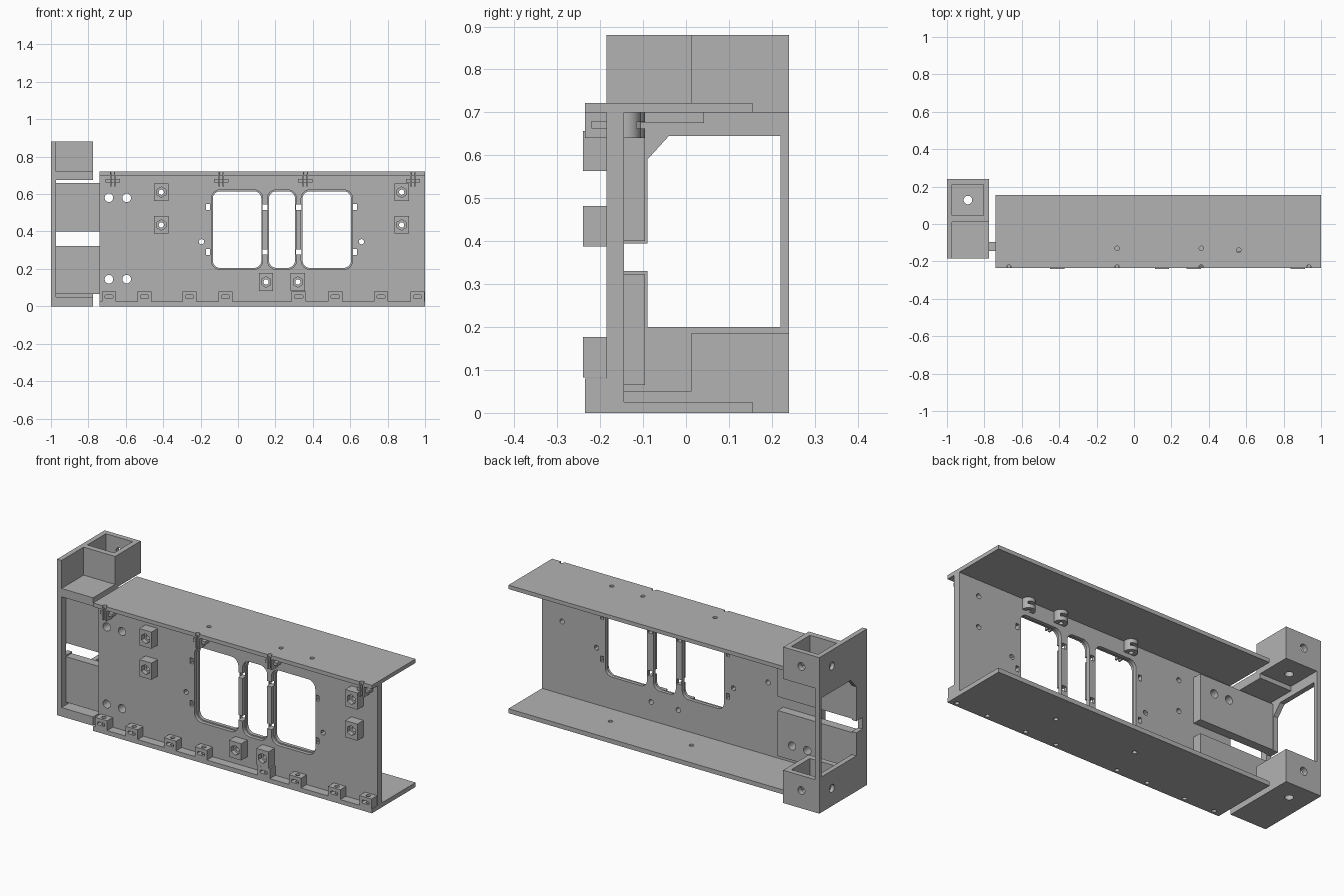
import bpy, bmesh, math
from mathutils import Matrix, Vector

old = bpy.data.objects.get("Cube")
if old:
    bpy.data.objects.remove(old, do_unlink=True)

grey = bpy.data.materials.new("plain grey")
grey.use_nodes = True
grey.diffuse_color = (0.45, 0.45, 0.45, 1)
grey.node_tree.nodes["Principled BSDF"].inputs["Base Color"].default_value = grey.diffuse_color


def finish(name, bm):
    bmesh.ops.recalc_face_normals(bm, faces=bm.faces[:])
    mesh = bpy.data.meshes.new(name)
    bm.to_mesh(mesh)
    bm.free()
    mesh.materials.append(grey)
    ob = bpy.data.objects.new(name, mesh)
    bpy.context.collection.objects.link(ob)
    return ob


def add_box(bm, x, y, z):
    """Box from (low, high) ranges."""
    size = [r[1] - r[0] for r in (x, y, z)]
    mid = Vector([(r[0] + r[1]) / 2 for r in (x, y, z)])
    bmesh.ops.create_cube(bm, size=1, matrix=Matrix.Translation(mid) @ Matrix.Diagonal(size + [1]))


def add_rod(bm, centre, radius, length, axis="Y", sides=20):
    turn = {"X": Matrix.Rotation(math.pi / 2, 4, "Y"),
            "Y": Matrix.Rotation(math.pi / 2, 4, "X"), "Z": Matrix()}[axis]
    bmesh.ops.create_cone(bm, cap_ends=True, segments=sides, radius1=radius, radius2=radius,
                          depth=length, matrix=Matrix.Translation(centre) @ turn)


def extrude_profile(bm, points, direction):
    face = bm.faces.new([bm.verts.new(p) for p in points])
    out = bmesh.ops.extrude_face_region(bm, geom=[face])["geom"]
    bmesh.ops.translate(bm, vec=direction, verts=[v for v in out if isinstance(v, bmesh.types.BMVert)])


def rounded(bm, x, z, r, y):
    """Rounded rectangle in the front plane, extruded through the y range."""
    pts = []
    corners = [(x[1] - r, z[1] - r), (x[0] + r, z[1] - r), (x[0] + r, z[0] + r), (x[1] - r, z[0] + r)]
    for i, (cx, cz) in enumerate(corners):
        for k in range(7):
            a = math.pi / 2 * (i + k / 6)
            pts.append((cx + r * math.cos(a), y[0], cz + r * math.sin(a)))
    extrude_profile(bm, pts, (0, y[1] - y[0], 0))


def cut(ob, bm):
    cutter = finish("cutter", bm)
    cutter.hide_render = True
    mod = ob.modifiers.new("cut", "BOOLEAN")
    mod.operation, mod.solver, mod.object = "DIFFERENCE", "EXACT", cutter
    mod.use_self = True
    bpy.context.view_layer.objects.active = ob
    bpy.ops.object.modifier_apply(modifier=mod.name)
    bpy.data.objects.remove(cutter, do_unlink=True)


FRONT, BACK, EDGE, REAR = -0.185, -0.145, -0.235, 0.155
RAIL = (-0.74, 1.0)
WINDOWS = [(-0.135, 0.125), (0.165, 0.305), (0.345, 0.605)]
BOSSES = [(-0.41, 0.61), (-0.41, 0.435), (0.875, 0.61), (0.875, 0.435), (0.15, 0.13), (0.32, 0.13)]
LOWER_LUGS = [-0.69, -0.50, -0.26, -0.067, 0.325, 0.52, 0.765, 0.96]
UPPER_CLIPS = [-0.67, -0.09, 0.36, 0.935]
POSTS = [(-0.09, -0.13), (0.36, -0.13), (0.56, -0.14)]
PIN_HOLES = [(x, z) for x in (-0.69, -0.595) for z in (0.145, 0.58)]

# Web plate with windows, stepped window rims and small openings
bm = bmesh.new()
add_box(bm, RAIL, (FRONT, BACK), (0.01, 0.71))
web = finish("web_plate", bm)
bm = bmesh.new()
for w in WINDOWS:
    rounded(bm, w, (0.205, 0.615), 0.04, (-0.3, 0))
for x in (-0.16, 0.625):
    for z in (0.29, 0.53):
        add_box(bm, (x - 0.01, x + 0.01), (-0.3, 0), (z - 0.016, z + 0.016))
for x in (-0.195, 0.66):
    add_rod(bm, (x, -0.15, 0.345), 0.015, 0.3, sides=6)
for x, z in PIN_HOLES:
    add_rod(bm, (x, -0.15, z), 0.023, 0.3)
for x, z in BOSSES:
    add_rod(bm, (x, -0.15, z), 0.014, 0.3)
cut(web, bm)
bm = bmesh.new()
for w in WINDOWS:
    rounded(bm, (w[0] - 0.007, w[1] + 0.007), (0.198, 0.622), 0.045, (-0.3, -0.165))
for x in (0.145, 0.325):
    for z in (0.29, 0.53):
        add_box(bm, (x - 0.014, x + 0.014), (-0.3, 0), (z - 0.014, z + 0.014))
cut(web, bm)

# Top and bottom flanges with screw holes
bm = bmesh.new()
add_box(bm, RAIL, (EDGE, REAR), (0.7, 0.722))
top = finish("top_flange", bm)
bm = bmesh.new()
for x, y in POSTS + [(x, -0.23) for x in UPPER_CLIPS]:
    add_rod(bm, (x, y, 0.71), 0.012, 0.1, "Z")
cut(top, bm)

bm = bmesh.new()
add_box(bm, RAIL, (EDGE, REAR), (0, 0.025))
bottom = finish("bottom_flange", bm)
bm = bmesh.new()
for x, y in [(0.485, -0.02), (-0.02, -0.02)] + [(x, -0.21) for x in LOWER_LUGS]:
    add_rod(bm, (x, y, 0.01), 0.012, 0.1, "Z")
cut(bottom, bm)

# Square nut bosses on the front
for x, z in BOSSES:
    bm = bmesh.new()
    add_box(bm, (x - 0.038, x + 0.038), (-0.24, FRONT), (z - 0.047, z + 0.047))
    boss = finish("nut_boss", bm)
    bm = bmesh.new()
    add_rod(bm, (x, -0.24, z), 0.028, 0.05, sides=6)
    add_rod(bm, (x, -0.2, z), 0.014, 0.2)
    cut(boss, bm)

# Slotted lugs along the lower front edge
for x in LOWER_LUGS:
    bm = bmesh.new()
    add_box(bm, (x - 0.038, x + 0.038), (EDGE, FRONT), (0.024, 0.08))
    lug = finish("lower_lug", bm)
    bm = bmesh.new()
    rounded(bm, (x - 0.022, x + 0.022), (0.042, 0.06), 0.006, (-0.3, -0.195))
    add_rod(bm, (x, -0.21, 0.05), 0.012, 0.1, "Z")
    cut(lug, bm)

# Cross-shaped clips under the upper front edge
for x in UPPER_CLIPS:
    bm = bmesh.new()
    for side in (-1, 1):
        lo, hi = sorted((x + side * 0.006, x + side * 0.015))
        add_box(bm, (lo, hi), (EDGE, FRONT), (0.64, 0.705))
    add_box(bm, (x - 0.038, x + 0.038), (-0.22, FRONT), (0.663, 0.68))
    finish("upper_clip", bm)

# Round slotted posts behind the web, under the top flange
for x, y in POSTS:
    bm = bmesh.new()
    add_rod(bm, (x, y, 0.672), 0.035, 0.064, "Z", 28)
    post = finish("screw_post", bm)
    bm = bmesh.new()
    add_rod(bm, (x, y, 0.67), 0.012, 0.2, "Z")
    add_box(bm, (x - 0.024, x + 0.024), (y - 0.02, y + 0.1), (0.662, 0.678))
    add_box(bm, (x - 0.1, x + 0.1), (-0.4, -0.15), (0.6, 0.699))
    cut(post, bm)

# End wall with its large chamfered opening
WALL = (-1.0, -0.972)
SPAN = (-0.185, 0.24)
bm = bmesh.new()
add_box(bm, WALL, SPAN, (0, 0.88))
wall = finish("end_wall", bm)
bm = bmesh.new()
outline = [(-0.09, 0.2), (0.22, 0.2), (0.22, 0.645), (-0.04, 0.645), (-0.09, 0.59),
           (-0.09, 0.395), (-0.145, 0.395), (-0.145, 0.33), (-0.09, 0.33)]
extrude_profile(bm, [(-1.1, y, z) for y, z in outline], (0.3, 0, 0))
for z in (0.1, 0.79):
    add_rod(bm, (-1, 0.128, z), 0.022, 0.2, "X")
cut(wall, bm)

# Upper and lower open sockets
for name, z in (("upper_socket", (0.7, 0.88)), ("lower_socket", (0, 0.185))):
    bm = bmesh.new()
    add_box(bm, (-0.98, -0.775), (0.012, 0.24), z)
    socket = finish(name, bm)
    bm = bmesh.new()
    add_box(bm, (-0.972, -0.805), (0.045, 0.21), (z[0] + 0.03, z[1] + 0.1))
    add_rod(bm, (-0.888, 0.128, z[0]), 0.023, 0.2, "Z")
    add_rod(bm, (-0.888, 0.24, z[0] + 0.1), 0.022, 0.16)
    cut(socket, bm)

# Shelves in front of the sockets
bm = bmesh.new()
add_box(bm, (-0.98, -0.775), (FRONT, 0.012), (0.675, 0.722))
add_box(bm, (-0.98, -0.775), (0.012, 0.042), (0.675, 0.705))
finish("upper_shelf", bm)
bm = bmesh.new()
add_box(bm, (-0.98, -0.775), (FRONT, 0.014), (0, 0.05))
finish("lower_shelf", bm)

# Tongues joining the end wall to the back of the web
for name, z in (("upper_tongue", (0.4, 0.66)), ("lower_tongue", (0.065, 0.322))):
    bm = bmesh.new()
    add_box(bm, (-0.98, -0.505), (BACK, -0.095), z)
    tongue = finish(name, bm)
    bm = bmesh.new()
    for x, hz in PIN_HOLES:
        add_rod(bm, (x, -0.12, hz), 0.023, 0.2)
    cut(tongue, bm)

# Smooth the curved holes and posts, keeping hard edges
bpy.ops.object.select_all(action="DESELECT")
for ob in bpy.context.collection.objects:
    if ob.type == "MESH" and ob.data.materials and ob.data.materials[0] == grey:
        ob.select_set(True)
        bpy.context.view_layer.objects.active = ob
bpy.ops.object.shade_smooth_by_angle(angle=math.radians(30))
